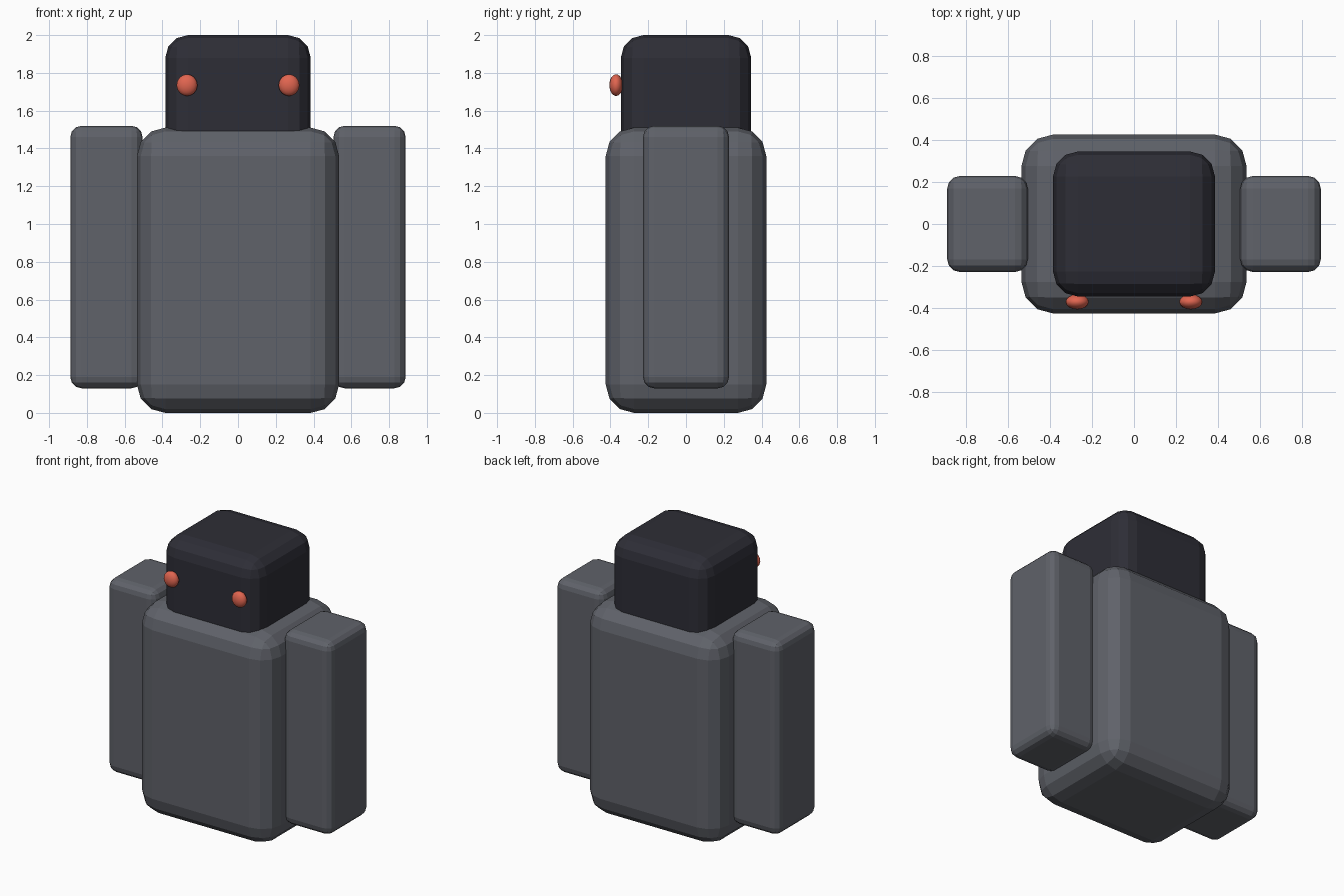
import bpy

if "Cube" in bpy.data.objects:
    bpy.data.objects.remove(bpy.data.objects["Cube"])


def material(name, rgb):
    m = bpy.data.materials.new(name)
    m.diffuse_color = (*rgb, 1.0)
    m.use_nodes = True
    m.node_tree.nodes["Principled BSDF"].inputs["Base Color"].default_value = m.diffuse_color
    return m


grey = material("slate grey", (0.115, 0.122, 0.142))
dark = material("dark charcoal", (0.027, 0.027, 0.037))
red = material("coral red", (0.75, 0.13, 0.08))


def rounded_box(name, lo, hi, bevel, mat):
    """Box between two corners with flat-faceted rounded edges."""
    center = [(a + b) / 2 for a, b in zip(lo, hi)]
    bpy.ops.mesh.primitive_cube_add(size=1, location=center)
    ob = bpy.context.object
    ob.name = name
    ob.scale = [b - a for a, b in zip(lo, hi)]
    bpy.ops.object.transform_apply(location=False, rotation=False, scale=True)
    mod = ob.modifiers.new("rounded edges", "BEVEL")
    mod.width = bevel
    mod.segments = 3
    ob.data.materials.append(mat)
    return ob


# Torso and head
rounded_box("body", (-0.535, -0.425, 0), (0.535, 0.425, 1.51), 0.15, grey)
rounded_box("head", (-0.385, -0.345, 1.30), (0.385, 0.345, 2.0), 0.12, dark)

for side, label in ((-1, "right"), (1, "left")):
    # Arms, slightly sunk into the torso
    xs = sorted((side * 0.505, side * 0.888))
    rounded_box(label + "_arm", (xs[0], -0.228, 0.13), (xs[1], 0.228, 1.52), 0.06, grey)

    # Flattened eyes on the front of the head
    bpy.ops.mesh.primitive_uv_sphere_add(segments=16, ring_count=12, radius=1,
                                         location=(side * 0.27, -0.37, 1.735))
    eye = bpy.context.object
    eye.name = label + "_eye"
    eye.scale = (0.055, 0.036, 0.057)
    eye.data.materials.append(red)
    bpy.ops.object.shade_smooth()
